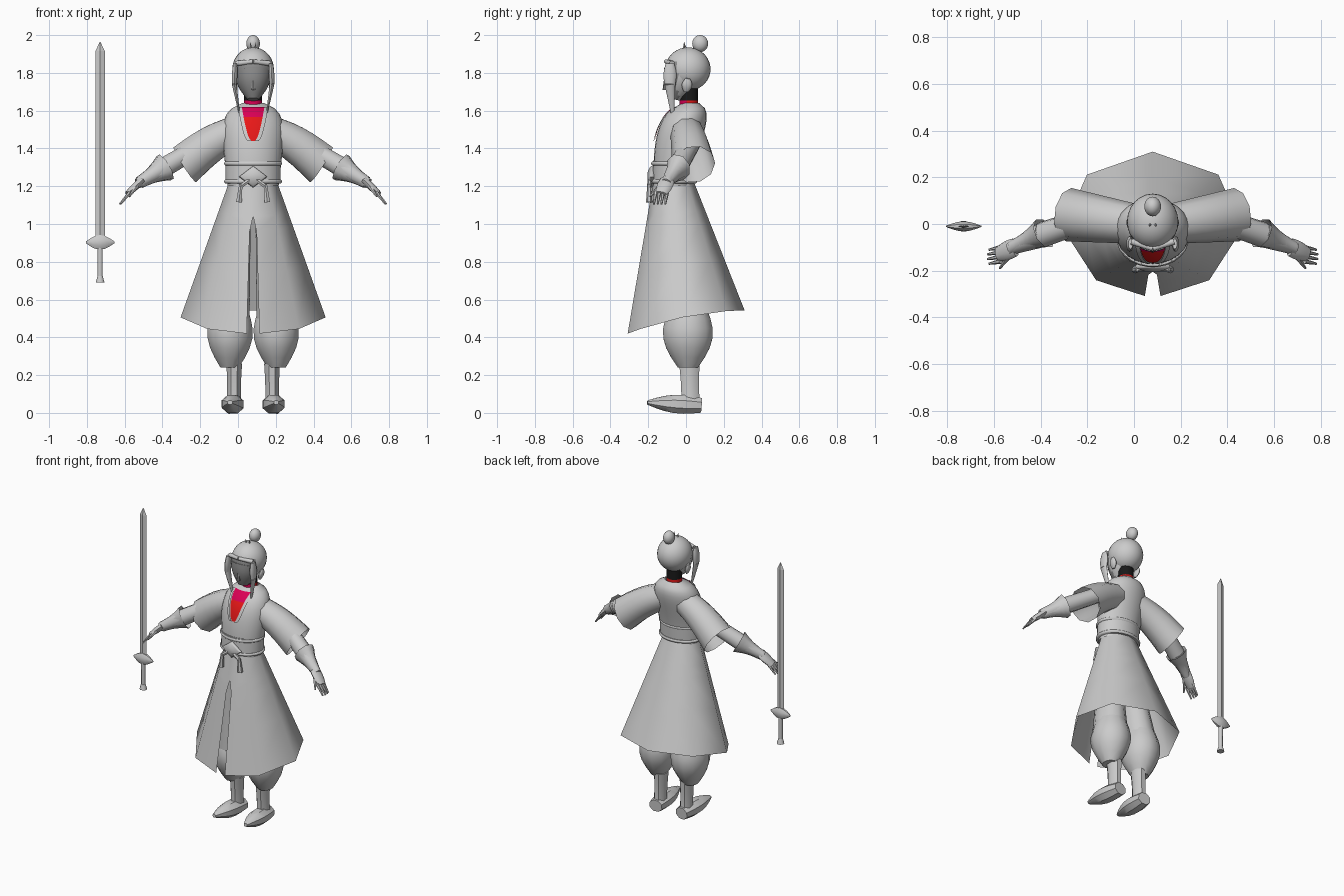
import bpy, bmesh
from math import sin, cos, pi, radians, sqrt
from mathutils import Vector, Matrix

if "Cube" in bpy.data.objects:
    bpy.data.objects.remove(bpy.data.objects["Cube"], do_unlink=True)

BODY_X = 0.08  # the body axis; the sword hangs off to the right side


def material(name, *rgb):
    mat = bpy.data.materials.new(name)
    mat.use_nodes = True
    mat.diffuse_color = (*rgb, 1)
    mat.node_tree.nodes["Principled BSDF"].inputs["Base Color"].default_value = (*rgb, 1)
    return mat


GREY = material("cloth grey", 0.6, 0.6, 0.6)
SHADE = material("face dark grey", 0.27, 0.27, 0.27)
RED = material("red", 0.9, 0.01, 0.01)
CRIMSON = material("crimson", 0.7, 0, 0.09)
BLACK = material("black", 0.01, 0.01, 0.01)


def finish(name, bm, mats=(GREY,), mirror=False, rule=None, angle=50):
    """Turn a bmesh into a shaded object; rule picks a material by face centre."""
    bmesh.ops.recalc_face_normals(bm, faces=bm.faces)
    if rule:
        for face in bm.faces:
            face.material_index = rule(face.calc_center_median())
    mesh = bpy.data.meshes.new(name)
    bm.to_mesh(mesh)
    bm.free()
    obj = bpy.data.objects.new(name, mesh)
    bpy.context.collection.objects.link(obj)
    obj.location.x = BODY_X
    for mat in mats:
        mesh.materials.append(mat)
    bpy.ops.object.select_all(action='DESELECT')
    obj.select_set(True)
    bpy.context.view_layer.objects.active = obj
    bpy.ops.object.shade_smooth_by_angle(angle=radians(angle))
    if mirror:
        obj.modifiers.new("mirror", 'MIRROR')


def bridge(bm, rows, closed):
    for low, high in zip(rows, rows[1:]):
        count = len(low)
        for i in range(count if closed else count - 1):
            j = (i + 1) % count
            bm.faces.new((low[i], low[j], high[j], high[i]))


def add_tube(bm, start, end, r_start, r_end, bulge=0, flat=1, bow=0, n=10, steps=6, caps=True):
    """Tapered tube; bulge swells the middle, flat scales its depth, bow lifts its middle."""
    start, end = Vector(start), Vector(end)
    along = (end - start).normalized()
    depth = Vector((1, 0, 0)) if abs(along.y) > 0.8 else Vector((0, 1, 0))
    depth = (depth - along * depth.dot(along)).normalized()
    across = depth.cross(along)
    turn = 0 if n == 4 else 0.5
    rows = []
    for s in range(steps + 1):
        t = s / steps
        swell = sin(pi * t)
        radius = r_start + (r_end - r_start) * t + bulge * swell
        centre = start.lerp(end, t) + Vector((0, 0, bow * swell))
        angles = [2 * pi * (i + turn) / n for i in range(n)]
        rows.append([bm.verts.new(centre + across * radius * cos(a) + depth * radius * flat * sin(a))
                     for a in angles])
    bridge(bm, rows, True)
    if caps:
        bm.faces.new(rows[0])
        bm.faces.new(rows[-1])


def tubes(name, segments, n=10, caps=True, steps=6, bow=0, **look):
    bm = bmesh.new()
    for segment in segments:
        add_tube(bm, *segment, n=n, caps=caps, steps=steps, bow=bow)
    finish(name, bm, **look)


def ellipsoid(name, centre, radii, **look):
    bm = bmesh.new()
    bmesh.ops.create_uvsphere(bm, u_segments=24, v_segments=18, radius=1,
                              matrix=Matrix.Translation(centre) @ Matrix.Diagonal((*radii, 1)))
    finish(name, bm, **look)


# Robe body, narrowing over the shoulders to the neck
WAIST, COLLAR = 1.2, 1.64


def body_section(z):
    """Depth position, half width and half depth of the robe at a height."""
    k = (z - WAIST) / (COLLAR - WAIST)
    width = (0.135 + 0.05 * k) * sqrt(1 - 0.9 * k ** 6)
    return 0.09 * k * k - 0.065, width, width * 0.76


def body_front(x, z):
    y, width, depth = body_section(z)
    return y - depth * sqrt(max(0, 1 - (x / width) ** 2))


bm = bmesh.new()
rows = []
for s in range(17):
    z = WAIST + (COLLAR - WAIST) * s / 16
    y, width, depth = body_section(z)
    angles = [2 * pi * i / 24 for i in range(24)]
    rows.append([bm.verts.new((width * cos(a), y + depth * sin(a), z)) for a in angles])
bridge(bm, rows, True)
finish("robe_body", bm)


# Undershirt and lapels lie on the chest in a V
def chest_strip(name, left, right, lift, **look):
    bm = bmesh.new()
    rows = []
    for s in range(11):
        k = s / 10
        z = 1.44 + 0.18 * k
        xs = [left(k) + (right(k) - left(k)) * c / 6 for c in range(7)]
        rows.append([bm.verts.new((x, body_front(x, z) - lift, z)) for x in xs])
    bridge(bm, rows, False)
    finish(name, bm, **look)


def opening(k):
    return 0.01 + 0.05 * k ** 0.6


chest_strip("undershirt_panel", lambda k: -opening(k), opening, 0.006,
            mats=(RED, CRIMSON), rule=lambda c: int(c.z > 1.57))
chest_strip("lapels", opening, lambda k: opening(k) + 0.02, 0.012, mirror=True)

# Neck, red below and black under the hair
tubes("neck", [((0, 0.015, 1.58), (0, 0.015, 1.73), 0.05, 0.05)], n=12,
      mats=(RED, CRIMSON, BLACK), rule=lambda c: 2 if c.z > 1.66 else int(c.y < 0.01))


# Head, with the face as a darker patch
def face_rule(c):
    return int(c.y < -0.045 and c.z < 1.85)


ellipsoid("skull", (0, 0.01, 1.82), (0.11, 0.12, 0.115), mats=(GREY, SHADE), rule=face_rule)
tubes("jaw", [((0, -0.06, 1.66), (0, -0.02, 1.8), 0.03, 0.1, 0.015)], n=20,
      mats=(GREY, SHADE), rule=face_rule)
tubes("nose", [((0, -0.11, 1.71), (0, -0.11, 1.78), 0.014, 0.005)], n=6, mats=(SHADE,))
tubes("ears", [((0.09, 0, 1.7), (0.105, 0.01, 1.77), 0.006, 0.006, 0.008, 2)], mirror=True)

# Hair
ellipsoid("topknot", (0, 0.075, 1.955), (0.036, 0.042, 0.045))
tubes("hair_spikes", [((0.01, 0, 1.92), (0.015, -0.01, 1.96), 0.008, 0.001)], n=5, mirror=True)
tubes("side_locks", [((0.095, -0.085, 1.85), (0.1, -0.085, 1.74), 0.01, 0.013, 0.004, 2.2),
                     ((0.1, -0.085, 1.74), (0.07, -0.07, 1.57), 0.013, 0.003, 0, 2.2)], mirror=True)
tubes("fringe", [((0, -0.105, 1.86), (0.09, -0.075, 1.85), 0.012, 0.015)], n=8, mirror=True)

# Wide sleeves
tubes("sleeves", [((0.07, 0, 1.5), (0.36, 0.04, 1.315), 0.085, 0.115)],
      bow=0.02, caps=False, mirror=True)

# Forearms and flared bracers
tubes("forearms", [((0.25, 0.03, 1.43), (0.47, -0.045, 1.3), 0.05, 0.055),
                   ((0.47, -0.045, 1.3), (0.61, -0.105, 1.215), 0.055, 0.028)], mirror=True)
tubes("bracers", [((0.465, -0.04, 1.3), (0.6, -0.1, 1.22), 0.08, 0.035, -0.01, 0.85)],
      n=8, caps=False, mirror=True)

# Hands with four fingers and a thumb
bm = bmesh.new()
add_tube(bm, (0.59, -0.1, 1.23), (0.665, -0.13, 1.16), 0.02, 0.015, 0.003, 2)
for i in range(4):
    y = 0.02 * i - 0.16
    reach = 0.05 - 0.006 * abs(i - 1.5)
    add_tube(bm, (0.65, y, 1.17), (0.66 + reach, y - 0.01, 1.105), 0.011, 0.005, n=6)
add_tube(bm, (0.61, -0.13, 1.21), (0.655, -0.19, 1.145), 0.014, 0.005, n=6)
finish("hands", bm, mirror=True)

# Flared skirt, split at the front, longest at the front
bm = bmesh.new()
rows = []
for t in (0, 0.22, 0.32, 0.6, 1):
    row = []
    for i in range(5):
        a = radians(max(90 - 47 * i, -85))
        top = Vector((0.13 * cos(a), 0.11 * sin(a) - 0.065, 1.215))
        y = 0.31 * sin(a)
        point = top.lerp(Vector((0.385 * cos(a), y, 0.51 + 0.2 * y - 0.3 * y * y)), t)
        if i == 0 or (i == 4 and t < 0.3):
            point.x = 0
        row.append(bm.verts.new(point))
    rows.append(row)
bridge(bm, rows, False)
finish("skirt", bm, mirror=True, angle=60)

# Belt with rims, knot and hanging ties
tubes("belt", [((0, -0.065, 1.22), (0, -0.06, 1.33), 0.146, 0.148, 0, 0.78)], n=24)
tubes("belt_rims", [((0, -0.063, z - 0.01), (0, -0.063, z + 0.01), 0.149, 0.149, 0.006, 0.79)
                    for z in (1.225, 1.32)], n=24)
tubes("belt_knot", [((0, -0.17, 1.25), (0, -0.205, 1.25), 0.05, 0.02, 0.02, 1.3)], n=4)
tubes("belt_ties", [((0.01, -0.19, 1.24), (0.065, -0.195, 1.2), 0.012, 0.012),
                    ((0.065, -0.195, 1.21), (0.075, -0.195, 1.115), 0.01, 0.017)], n=6, mirror=True)

# Baggy trousers
tubes("trousers", [((0.125, 0.01, 0.24), (0.12, 0.01, 0.55), 0.05, 0.095, 0.05, 1.1),
                   ((0.12, 0, 0.5), (0.07, -0.06, 1.1), 0.105, 0.06, 0, 1.15)], n=12, mirror=True)

# Boots with upturned toes
tubes("boots", [((0.102, 0.025, 0.02), (0.1, 0.018, 0.26), 0.042, 0.045, -0.004, 1.3),
                ((0.1, 0.08, 0.04), (0.122, -0.205, 0.055), 0.042, 0.012, 0.025, 1.15)],
      n=8, mirror=True, angle=40)

# Sword standing at the right side
X, Y = -0.81, -0.01
tubes("sword_blade", [((X, Y, 0.92), (X, Y, 1.915), 0.025, 0.025, 0, 0.35),
                      ((X, Y, 1.915), (X, Y, 1.963), 0.025, 0.002, 0, 0.35)], n=4, steps=1, angle=20)
tubes("sword_guard", [((X - 0.076, Y, 0.903), (X + 0.076, Y, 0.903), 0.005, 0.005, 0.037, 0.55)],
      n=8, angle=30)
tubes("sword_handle", [((X, Y, 0.7), (X, Y, 0.88), 0.014, 0.015),
                       ((X, Y, 0.69), (X, Y, 0.725), 0.025, 0.015)], n=8)
